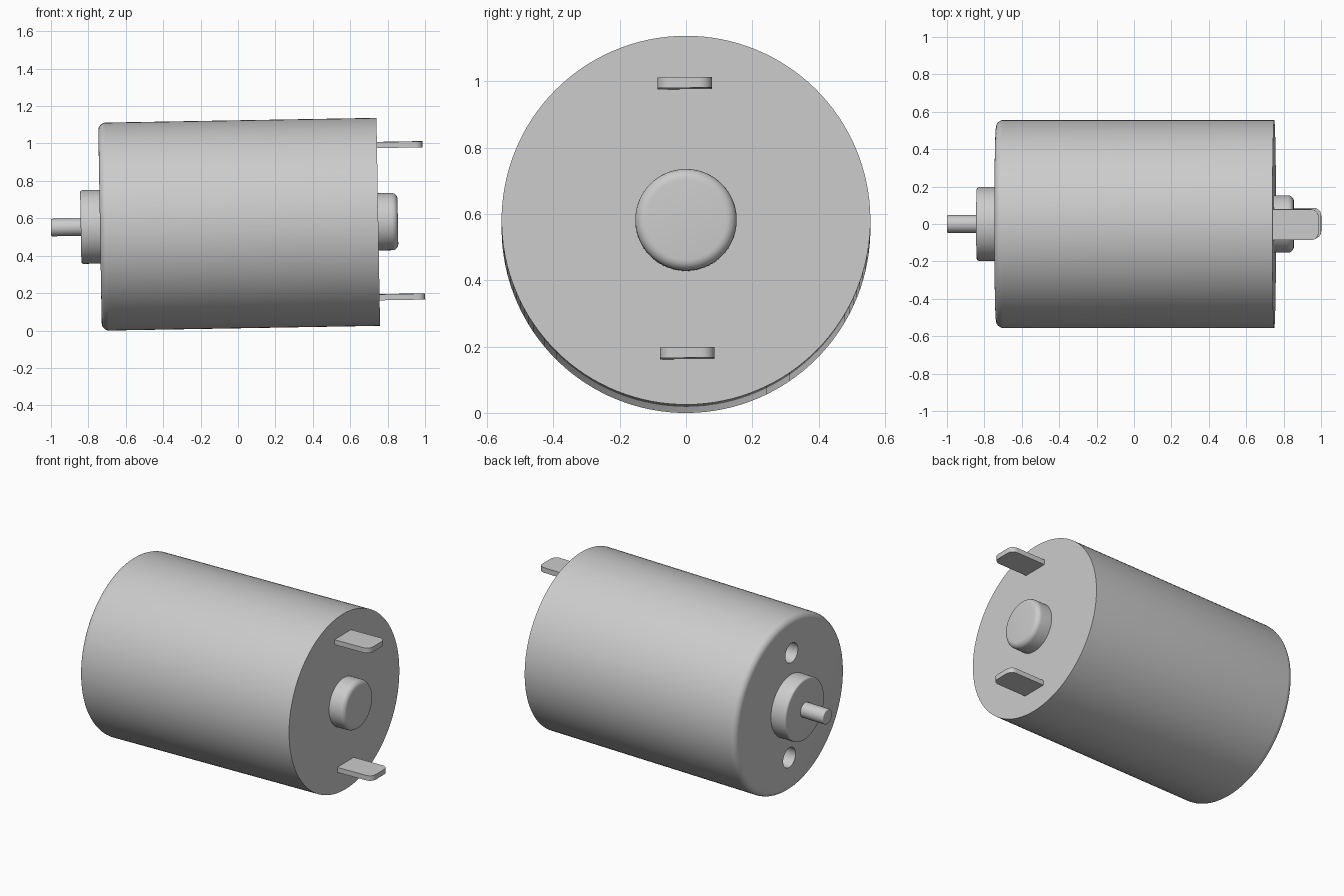
import bpy, bmesh
from math import pi, sin, cos, radians
from mathutils import Matrix, Vector

if "Cube" in bpy.data.objects:
    bpy.data.objects.remove(bpy.data.objects["Cube"])

# Motor axis is local x, pitched up one degree with a slight roll
FRAME = (Matrix.Translation((0.006, 0, 0.568))
         @ Matrix.Rotation(radians(-1), 4, 'Y')
         @ Matrix.Rotation(radians(0.5), 4, 'X'))


def finish(name, bm):
    bmesh.ops.recalc_face_normals(bm, faces=bm.faces)
    me = bpy.data.meshes.new(name)
    bm.to_mesh(me)
    bm.free()
    ob = bpy.data.objects.new(name, me)
    bpy.context.collection.objects.link(ob)
    ob.matrix_world = FRAME
    return ob


def activate(ob):
    bpy.ops.object.select_all(action='DESELECT')
    ob.select_set(True)
    bpy.context.view_layer.objects.active = ob


def smooth(ob):
    activate(ob)
    bpy.ops.object.shade_smooth_by_angle(angle=radians(30))


def corner(cx, cy, r, a0, a1, n=6):
    """Arc points for a rounded corner."""
    return [(cx + r * cos(a0 + (a1 - a0) * i / n),
             cy + r * sin(a0 + (a1 - a0) * i / n)) for i in range(n + 1)]


def turned(name, base, end, radius, fillet, steps=96, offset=0.0):
    """Solid of revolution about x, with a rounded rim at 'end'."""
    s = 1 if end > base else -1
    rim = [(end - s * (fillet - dx), r) for dx, r in
           corner(0, radius - fillet, fillet, pi / 2, 0)]
    rim = [(x if i else end - s * fillet, r) for i, (x, r) in enumerate(rim)]
    bm = bmesh.new()
    rings = [[bm.verts.new((x, r * cos(2 * pi * k / steps),
                            r * sin(2 * pi * k / steps) + offset))
              for k in range(steps)] for x, r in [(base, radius)] + rim]
    for a, b in zip(rings, rings[1:]):
        for k in range(steps):
            j = (k + 1) % steps
            bm.faces.new((a[k], a[j], b[j], b[k]))
    bm.faces.new(rings[0])
    bm.faces.new(rings[-1])
    return finish(name, bm)


def terminal(name, z):
    """Flat tab with rounded outer corners."""
    w, r, tip, t = 0.0825, 0.04, 0.988, 0.032
    outline = ([(0.72, -w)] + corner(tip - r, -w + r, r, -pi / 2, 0)
               + corner(tip - r, w - r, r, 0, pi / 2) + [(0.72, w)])
    bm = bmesh.new()
    face = bm.faces.new([bm.verts.new((x, y, z - t / 2)) for x, y in outline])
    top = bmesh.ops.extrude_face_region(bm, geom=[face])
    bmesh.ops.translate(bm, vec=Vector((0, 0, t)),
                        verts=[v for v in top['geom'] if isinstance(v, bmesh.types.BMVert)])
    return finish(name, bm)


# Can with rounded shaft-side rim
can = turned("motor_can", 0.744, -0.744, 0.556, 0.04, 128)

# Mounting holes in the shaft-side face
for side in (1, -1):
    cutter = turned("hole_cutter", -0.85, -0.56, 0.063, 0.001, 40, side * 0.335)
    cutter.hide_render = True
    bpy.context.view_layer.update()
    activate(can)
    mod = can.modifiers.new("hole", 'BOOLEAN')
    mod.operation, mod.solver, mod.object = 'DIFFERENCE', 'EXACT', cutter
    bpy.ops.object.modifier_apply(modifier=mod.name)
    bpy.data.objects.remove(cutter)
smooth(can)

# Bearing collar, shaft and rear bearing cap
smooth(turned("bearing_collar", -0.73, -0.847, 0.197, 0.012))
smooth(turned("shaft", -0.83, -1.006, 0.047, 0.006, 48))
smooth(turned("rear_bearing_cap", 0.73, 0.849, 0.153, 0.032))

# Electrical terminals
smooth(terminal("upper_terminal", 0.411))
smooth(terminal("lower_terminal", -0.403))
